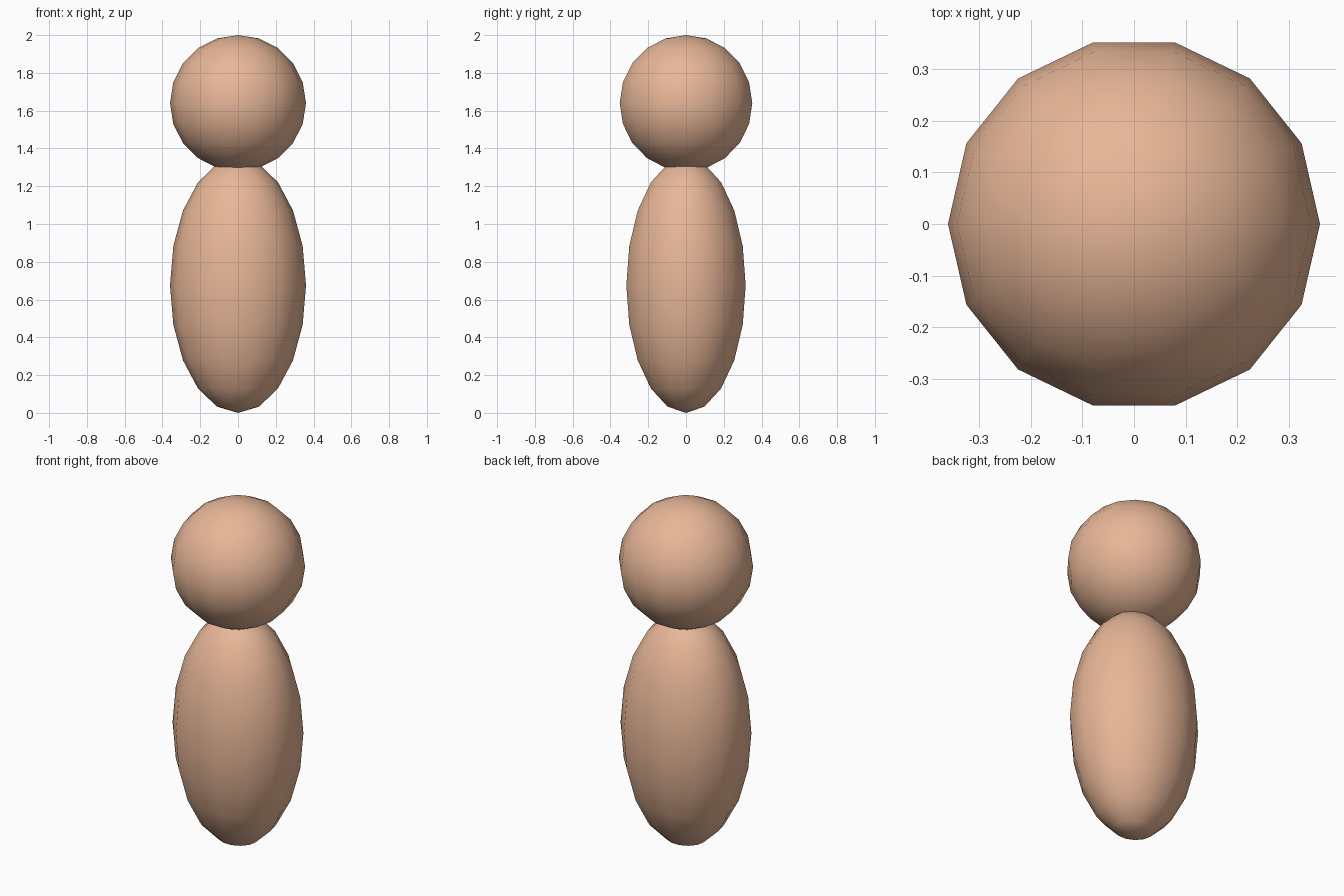
import bpy
import math
from mathutils import Matrix

if "Cube" in bpy.data.objects:
    bpy.data.objects.remove(bpy.data.objects["Cube"])

skin = bpy.data.materials.new("skin")
skin.diffuse_color = (0.80, 0.47, 0.31, 1.0)
skin.use_nodes = True
skin.node_tree.nodes["Principled BSDF"].inputs["Base Color"].default_value = skin.diffuse_color


def ellipsoid(name, center_z, radii):
    """Smooth low-poly ellipsoid with 14 sides and 10 rings."""
    bpy.ops.mesh.primitive_uv_sphere_add(
        segments=14, ring_count=10, radius=1, location=(0, 0, center_z))
    obj = bpy.context.object
    obj.name = name
    # turn so that a side corner lies on the x axis, then stretch
    turn = Matrix.Rotation(math.radians(90), 4, 'Z')
    obj.data.transform(Matrix.Diagonal((*radii, 1)) @ turn)
    bpy.ops.object.shade_smooth()
    obj.data.materials.append(skin)
    return obj


# Egg-shaped body, slightly flattened front to back
ellipsoid("body", 0.675, (0.36, 0.324, 0.675))

# Round head resting on the body
ellipsoid("head", 1.64, (0.36, 0.36, 0.36))
